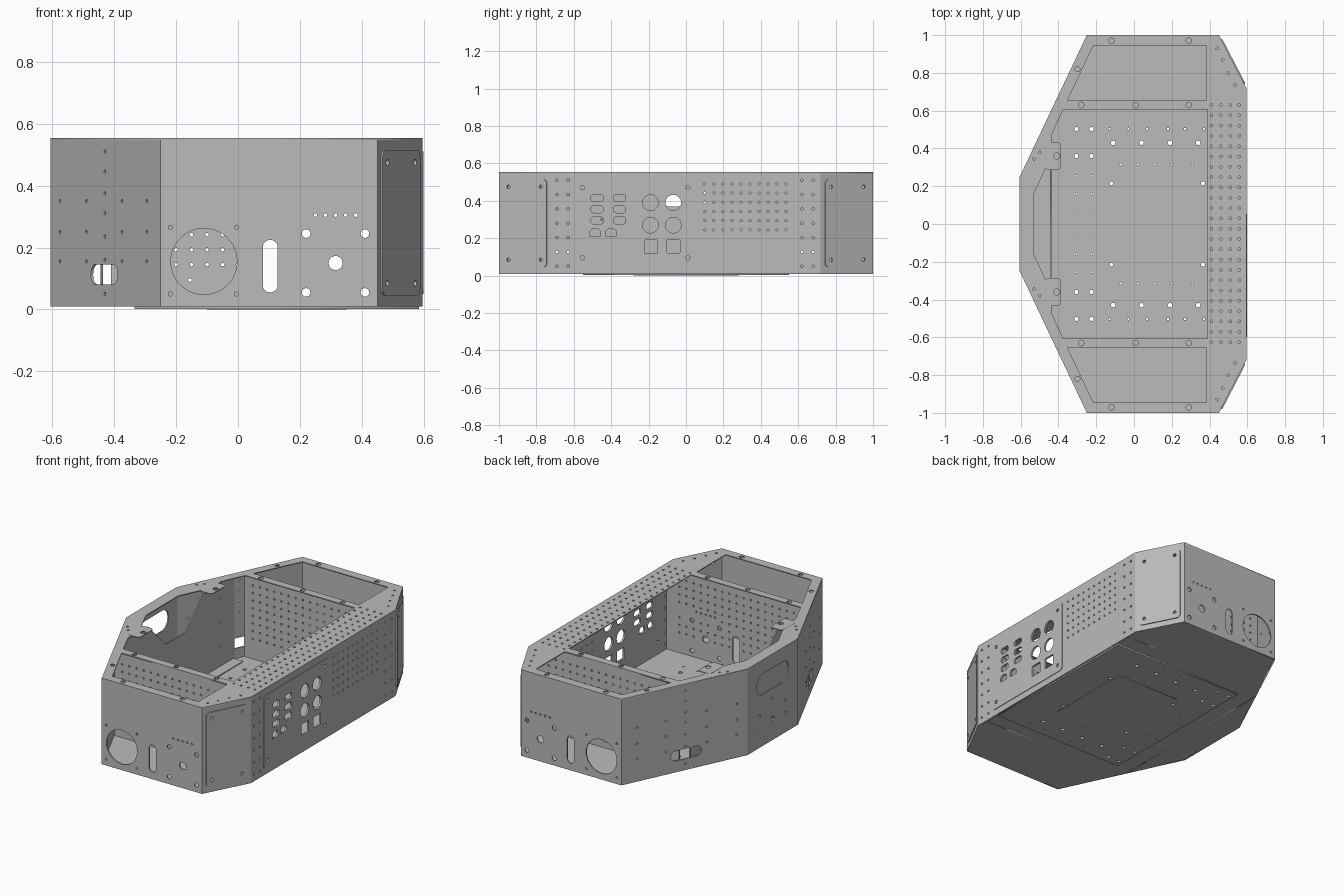
import bpy
from math import cos, sin, pi
from mathutils import Matrix, Vector

if "Cube" in bpy.data.objects:
    bpy.data.objects.remove(bpy.data.objects["Cube"], do_unlink=True)

steel = bpy.data.materials.new("grey_steel")
steel.use_nodes = True
grey = (0.5, 0.5, 0.5, 1)
steel.diffuse_color = grey
steel.node_tree.nodes["Principled BSDF"].inputs["Base Color"].default_value = grey

THICK = 0.008
BASE, TOP = 0.01, 0.547


# 2D shape helpers
def circle(x, y, r, n=None):
    n = n or (10 if r < 0.012 else 16 if r < 0.03 else 36)
    return [(x + r * cos(2 * pi * i / n), y + r * sin(2 * pi * i / n)) for i in range(n)]


def round_rect(x, y, w, h, r, n=6):
    pts = []
    for k, (sx, sy) in enumerate([(1, 1), (-1, 1), (-1, -1), (1, -1)]):
        for i in range(n + 1):
            a = (k + i / n) * pi / 2
            pts.append((x + sx * (w / 2 - r) + r * cos(a), y + sy * (h / 2 - r) + r * sin(a)))
    return pts


def rect(x0, y0, x1, y1):
    return [(x0, y0), (x1, y0), (x1, y1), (x0, y1)]


def dots(xs, ys, r):
    return [circle(x, y, r) for x in xs for y in ys]


def steps(start, end, n):
    return [start + (end - start) * i / (n - 1) for i in range(n)]


def flip(shapes, length=0.0):
    return [[(length - x, y) for x, y in s] for s in shapes]


def flip_y(shapes):
    return [[(x, -y) for x, y in s] for s in shapes]


def shift(shapes, dx):
    return [[(x + dx, y) for x, y in s] for s in shapes]


# Flat sheet with cut-outs, placed by a matrix
def sheet(name, matrix, outline, holes=(), thick=THICK):
    curve = bpy.data.curves.new(name, 'CURVE')
    curve.dimensions = '2D'
    curve.fill_mode = 'BOTH'
    curve.extrude = thick / 2
    for pts in [outline, *holes]:
        sp = curve.splines.new('POLY')
        sp.points.add(len(pts) - 1)
        for p, (x, y) in zip(sp.points, pts):
            p.co = (x, y, 0, 1)
        sp.use_cyclic_u = True
    temp = bpy.data.objects.new(name + "_profile", curve)
    bpy.context.collection.objects.link(temp)
    bpy.context.view_layer.update()
    mesh = bpy.data.meshes.new_from_object(temp.evaluated_get(bpy.context.evaluated_depsgraph_get()))
    bpy.data.objects.remove(temp, do_unlink=True)
    mesh.materials.clear()
    mesh.materials.append(steel)
    obj = bpy.data.objects.new(name, mesh)
    obj.matrix_world = matrix
    bpy.context.collection.objects.link(obj)
    return obj


def level(z):
    return Matrix.Translation((0, 0, z))


# Upright frame: u runs from a to b, v is height, normal points outward
def upright(a, b, out=0.0):
    u = (Vector((*b, 0)) - Vector((*a, 0))).normalized()
    v = Vector((0, 0, 1))
    n = u.cross(v)
    m = Matrix((u, v, n)).transposed().to_4x4()
    m.translation = Vector((*a, 0)) + n * out
    return m


corners = [(-0.25, -1), (0.45, -1), (0.595, -0.72), (0.595, 0.72),
           (0.45, 1), (-0.25, 1), (-0.605, 0.25), (-0.605, -0.25)]

# End wall cut-outs, in x and z
through = (dots((0.22, 0.41), (0.055, 0.245), 0.014) + [circle(0.315, 0.15, 0.023)]
           + dots(steps(0.25, 0.38, 5), [0.305], 0.006)
           + [round_rect(0.104, 0.14, 0.048, 0.17, 0.0239)])
end_holes = through + [circle(-0.11, 0.155, 0.107)] + dots((-0.218, -0.005), (0.05, 0.265), 0.007)
end_holes = shift(end_holes, 0.25)

# Long side wall cut-outs, in y and z
ports = [round_rect(y, z, 0.065, 0.038, 0.014) for y in (-0.475, -0.355) for z in (0.295, 0.355, 0.415)]
ports += [[(y - 0.027, 0.21), (y + 0.027, 0.21), (y + 0.027, 0.238), (y + 0.014, 0.25),
           (y - 0.014, 0.25), (y - 0.027, 0.238)] for y in (-0.485, -0.4)]
ports += dots((-0.19, -0.068), (0.27, 0.39), 0.042)
ports += [round_rect(y, 0.155, 0.07, 0.07, 0.004, 2) for y in (-0.187, -0.068)]
ports += dots((-0.555, 0.01), (0.095, 0.47), 0.011)
rows = steps(0.05, 0.51, 7)
side_holes = (ports + dots((-0.69, -0.63, 0.62, 0.68), rows, 0.007)
              + dots(steps(0.1, 0.535, 10), steps(0.245, 0.49, 6), 0.006))
side_holes = shift(side_holes, 0.72)

# Slanted wall cut-outs
SLANT = (Vector(corners[0]) - Vector(corners[7])).length
along = lambda x: (x + 0.605) * SLANT / 0.355
slant_holes = (dots([along(x) for x in (-0.575, -0.49, -0.375, -0.295)], (0.155, 0.25, 0.35), 0.006)
               + dots([along(-0.43)], (0.05, 0.16, 0.235, 0.31, 0.375, 0.445, 0.51), 0.006)
               + [round_rect(along(-0.432), 0.113, 0.2, 0.064, 0.031)])

# Left wall window and fixings
left_holes = ([round_rect(0.25, 0.4, 0.32, 0.13, 0.06)] + dots((0.12, 0.38), (0.13, 0.21), 0.009)
              + [circle(0.25, 0.145, 0.014), circle(0.25, 0.27, 0.008)])

CORNER = (Vector(corners[2]) - Vector(corners[1])).length
bolts = dots((0.06, CORNER - 0.06), (0.085, 0.475), 0.01)
walls = {"front_wall": end_holes, "front_corner_wall": bolts, "right_side_wall": side_holes,
         "back_corner_wall": bolts, "back_wall": flip(end_holes, 0.7),
         "back_slanted_wall": flip(slant_holes, SLANT), "left_side_wall": left_holes,
         "front_slanted_wall": slant_holes}
for i, (name, holes) in enumerate(walls.items()):
    a, b = corners[i], corners[(i + 1) % 8]
    length = (Vector(b) - Vector(a)).length
    sheet(name, upright(a, b, -THICK / 2), rect(0, BASE, length, TOP), holes)

# Raised cover plates on the corner walls and the port panel
for name, i in (("front_corner_cover", 1), ("back_corner_cover", 3)):
    sheet(name, upright(corners[i], corners[i + 1], 0.003),
          round_rect(CORNER / 2, 0.28, CORNER - 0.05, 0.47, 0.025), bolts, 0.006)
sheet("port_panel", upright(corners[2], corners[3], 0.002),
      round_rect(0.447, 0.28, 0.65, 0.46, 0.025), shift(ports, 0.72), 0.004)

# Partitions, perforated wherever the larger cut-outs leave room
def is_clear(x, z):
    big = [(0.22, 0.055), (0.41, 0.055), (0.22, 0.245), (0.41, 0.245), (0.315, 0.15)]
    near = any((x - a) ** 2 + (z - b) ** 2 < 0.0018 for a, b in big)
    slot = abs(x - 0.104) < 0.045 and z < 0.25
    row = abs(z - 0.305) < 0.025 and x > 0.22
    return not (near or slot or row)


grid = [circle(-0.35 + 0.05 * i, 0.145 + 0.048 * j, 0.006) for i in range(18) for j in range(8)
        if is_clear(-0.35 + 0.05 * i, 0.145 + 0.048 * j)]
for name, y in (("front_partition", -0.65), ("back_partition", 0.65)):
    sheet(name, upright((0, y), (1, y)), rect(-0.41, BASE, 0.588, TOP),
          through + grid + [circle(-0.155, 0.095, 0.006)])

# Inner left partition with a dipped top edge
sheet("left_partition", upright((-0.44, 0), (-0.44, 1)),
      [(-0.59, BASE), (0.59, BASE), (0.59, TOP), (0.27, TOP), (0.1, 0.37),
       (-0.1, 0.37), (-0.27, TOP), (-0.59, TOP)],
      dots((-0.45, 0.45), (0.15, 0.3, 0.45), 0.007))
sheet("left_partition_foot", level(BASE + 0.012), rect(-0.44, -0.58, -0.37, 0.58),
      dots([-0.4], steps(-0.3, 0.3, 9), 0.006), 0.006)

# Top rim with one central and two end openings
half = [(0.39, 0.607), (-0.375, 0.607), (-0.44, 0.465), (-0.44, 0.355), (-0.53, 0.16)]
centre_opening = half + [(x, -y) for x, y in reversed(half)]
end_opening = [(0.385, 0.655), (0.385, 0.945), (-0.215, 0.945), (-0.352, 0.655)]
rim_holes = (dots((-0.12, 0.29), [0.97], 0.015) + [circle(-0.3, 0.82, 0.014)]
             + dots((-0.28, 0.01, 0.29), [0.63], 0.015)
             + [circle(x, y, 0.007) for x, y in ((0.44, 0.93), (0.47, 0.87), (0.5, 0.8), (0.535, 0.735),
                                                 (-0.53, 0.345), (-0.5, 0.38))])
rim_holes.append(end_opening)
sheet("top_rim", level(TOP + 0.003), corners,
      [centre_opening] + rim_holes + flip_y(rim_holes)
      + dots((0.41, 0.46, 0.51, 0.557), steps(-0.625, 0.63, 24), 0.007), 0.006)
for name, y in (("front_tab", -0.36), ("back_tab", 0.36)):
    sheet(name, level(TOP + 0.0045), round_rect(-0.428, y, 0.085, 0.145, 0.02),
          [circle(-0.408, y, 0.016)], 0.005)

# Floor and the cover plate beneath it
floor_holes = (dots((-0.305, -0.225), (0.36, 0.503), 0.011)
               + dots((-0.13, -0.03, 0.07, 0.18, 0.27, 0.37), [0.503], 0.006)
               + dots((-0.11, 0.04, 0.19, 0.34), [0.43], 0.012)
               + dots((-0.07, 0.02, 0.11, 0.2, 0.31), [0.315], 0.006)
               + dots((-0.12, 0.365), [0.215], 0.011)
               + dots((-0.305, -0.225), (0.055, 0.16, 0.255), 0.006))
floor_holes += flip_y(floor_holes)
sheet("floor", level(BASE + 0.004), corners, floor_holes)
sheet("bottom_cover", level(0.006), rect(-0.335, -0.55, 0.585, 0.55), floor_holes, 0.008)
sheet("bottom_hatch", level(0.001), rect(-0.1, -0.28, 0.35, 0.28), (), 0.002)
